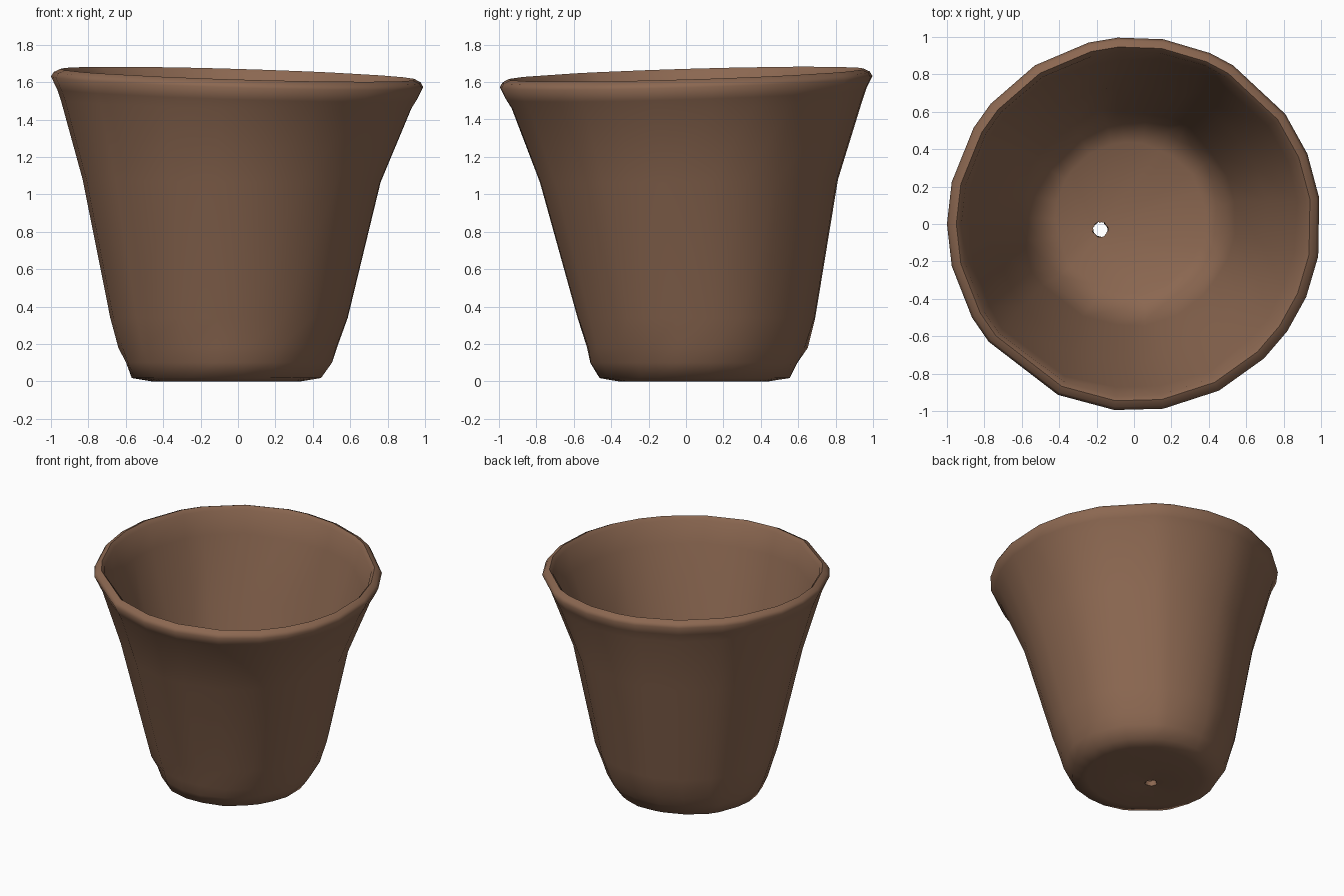
import bpy, bmesh, math, random

random.seed(4)

# Terracotta-brown clay
clay = bpy.data.materials.new("brown clay")
clay.diffuse_color = (0.26, 0.137, 0.082, 1)

# Uneven hand-made facet directions around the pot (degrees)
ANGLES = [-167, -150, -141, -114, -96, -81, -63, -46, -35, -23, -10, 8,
          22, 36, 58, 66, 81, 95, 104, 122, 140, 149, 167, 180]

# Rings from drain hole, up the outside, over the lip, down the inside:
# radius, centre x, centre y, height, tilt, unevenness
RINGS = [
    (0.040, -0.18, -0.03, 0.03, 0, 0.004),    # hole, underside
    (0.400, -0.06, 0.04, 0.00, 0, 0),         # foot
    (0.510, -0.06, 0.045, 0.018, 0, 0.006),
    (0.555, -0.055, 0.05, 0.10, 0, 0.012),
    (0.590, -0.05, 0.055, 0.18, 0, 0.008),
    (0.638, -0.045, 0.055, 0.34, 0, 0),       # outer wall
    (0.800, -0.03, 0.015, 1.07, 0.3, 0),
    (0.942, -0.005, 0.005, 1.48, 0.8, 0),
    (0.968, 0.0, 0.0, 1.535, 1, 0),
    (1.000, 0.0, 0.0, 1.60, 1, 0),            # lip
    (0.985, 0.0, 0.0, 1.625, 1, 0),
    (0.950, 0.0, 0.0, 1.642, 1, 0),
    (0.925, 0.0, 0.0, 1.615, 1, 0.004),
    (0.885, -0.005, 0.005, 1.45, 0.8, 0.015),  # inner wall
    (0.735, -0.03, 0.015, 1.02, 0.3, 0.02),
    (0.575, -0.035, 0.04, 0.36, 0, 0.02),
    (0.500, -0.02, 0.03, 0.15, 0, 0.015),
    (0.400, -0.02, 0.03, 0.09, 0, 0.01),      # inside floor
    (0.040, -0.18, -0.03, 0.07, 0, 0.004),    # hole, upper edge
]

bm = bmesh.new()
rings = []
for r, cx, cy, z, tilt, rough in RINGS:
    ring = []
    for a in ANGLES:
        c, s = math.cos(math.radians(a)), math.sin(math.radians(a))
        q = r + random.uniform(-rough, rough)
        x, y = cx + q * c, cy + q * s
        ring.append(bm.verts.new((x, y, z + tilt * 0.03 * (y - x))))
    rings.append(ring)

# Wrap round to the first ring so the drain hole gets its own wall
n = len(ANGLES)
for i, low in enumerate(rings):
    high = rings[(i + 1) % len(rings)]
    for j in range(n):
        k = (j + 1) % n
        bm.faces.new((low[j], low[k], high[k], high[j]))
bmesh.ops.recalc_face_normals(bm, faces=bm.faces)

mesh = bpy.data.meshes.new("clay_pot")
bm.to_mesh(mesh)
bm.free()
mesh.materials.append(clay)
pot = bpy.data.objects.new("clay_pot", mesh)
bpy.context.collection.objects.link(pot)

# Smooth shading, keeping the foot edge and drain hole crisp
bpy.context.view_layer.objects.active = pot
pot.select_set(True)
bpy.ops.object.shade_smooth_by_angle(angle=math.radians(60))
